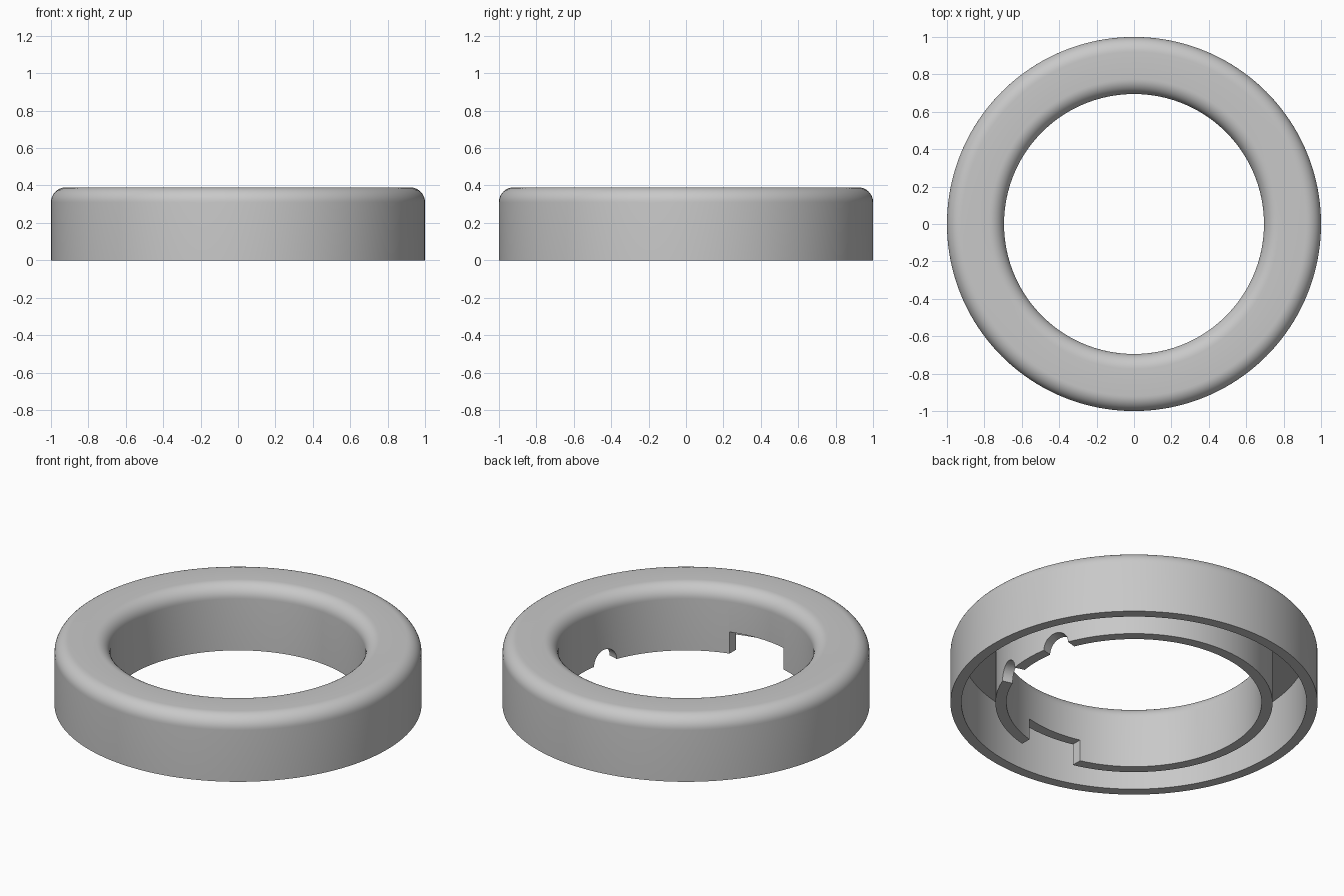
import bpy
import bmesh
from math import sin, cos, pi, radians
from mathutils import Matrix

cube = bpy.data.objects.get("Cube")
if cube:
    bpy.data.objects.remove(cube, do_unlink=True)

OUTER, INNER = 1.0, 0.695     # outside and bore radius
WALL, HEIGHT = 0.06, 0.39
FILLET = 0.08
SEGMENTS, ARC = 160, 10

grey = bpy.data.materials.new("plain_grey")
grey.use_nodes = True
colour = (0.58, 0.58, 0.58, 1)
grey.diffuse_color = colour
grey.node_tree.nodes["Principled BSDF"].inputs["Base Color"].default_value = colour


def make_object(name, bm):
    bmesh.ops.recalc_face_normals(bm, faces=bm.faces)
    mesh = bpy.data.meshes.new(name)
    bm.to_mesh(mesh)
    bm.free()
    mesh.materials.append(grey)
    obj = bpy.data.objects.new(name, mesh)
    bpy.context.collection.objects.link(obj)
    return obj


def fillet(radius, start):
    """Quarter arc running clockwise from the start angle."""
    angles = [start - pi / 2 * i / ARC for i in range(ARC + 1)]
    return [(radius + FILLET * cos(a), HEIGHT - FILLET + FILLET * sin(a)) for a in angles]


# Hollow ring: channel-shaped section with rounded top edges, open below
ceiling = HEIGHT - WALL
section = [(INNER, 0)]
section += fillet(INNER + FILLET, pi)
section += fillet(OUTER - FILLET, pi / 2)
section += [(OUTER, 0), (OUTER - WALL, 0), (OUTER - WALL, ceiling),
            (INNER + WALL, ceiling), (INNER + WALL, 0)]

bm = bmesh.new()
loops = []
for i in range(SEGMENTS):
    a = 2 * pi * i / SEGMENTS
    loops.append([bm.verts.new((r * cos(a), r * sin(a), z)) for r, z in section])
n = len(section)
for i in range(SEGMENTS):
    here, after = loops[i], loops[(i + 1) % SEGMENTS]
    for j in range(n):
        k = (j + 1) % n
        bm.faces.new((here[j], after[j], after[k], here[k]))
ring = make_object("ring_cover", bm)

cutters = []

# Square notch in the front of the inner wall
bm = bmesh.new()
bmesh.ops.create_cube(bm, size=1, matrix=Matrix.Translation((0, -0.73, 0))
                      @ Matrix.Diagonal((0.36, 0.24, 0.26, 1)))
cutters.append(make_object("notch_cutter", bm))

# Pair of arched notches in the +x side of the inner wall
for side, angle in (("left", 15.5), ("right", -15.5)):
    bm = bmesh.new()
    place = (Matrix.Rotation(radians(angle), 4, "Z") @ Matrix.Translation((0.73, 0, 0))
             @ Matrix.Rotation(pi / 2, 4, "Y"))
    bmesh.ops.create_cone(bm, cap_ends=True, segments=40, radius1=0.08,
                          radius2=0.08, depth=0.24, matrix=place)
    cutters.append(make_object(side + "_arch_cutter", bm))

# Cut the notches, then discard the cutters
bpy.ops.object.select_all(action="DESELECT")
ring.select_set(True)
bpy.context.view_layer.objects.active = ring
for cutter in cutters:
    cutter.hide_render = True
    cut = ring.modifiers.new(cutter.name, "BOOLEAN")
    cut.operation = "DIFFERENCE"
    cut.solver = "EXACT"
    cut.object = cutter
    bpy.ops.object.modifier_apply(modifier=cut.name)
    bpy.data.objects.remove(cutter, do_unlink=True)

bpy.ops.object.shade_smooth_by_angle(angle=radians(30))
